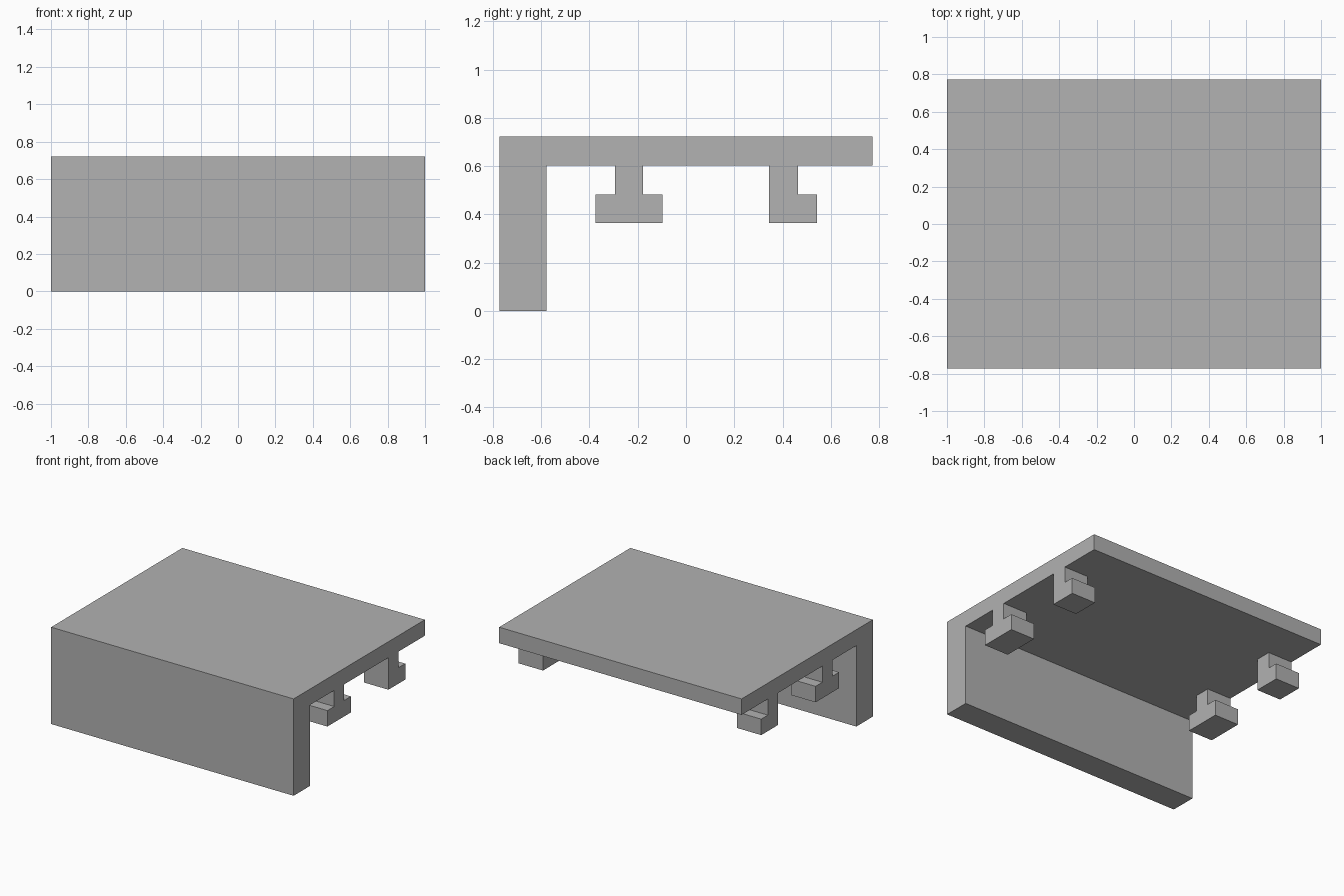
import bpy
import bmesh

cube = bpy.data.objects.get("Cube")
if cube:
    bpy.data.objects.remove(cube, do_unlink=True)

# Single plain grey
grey = bpy.data.materials.new("plain_grey")
grey.use_nodes = True
colour = (0.445, 0.445, 0.445, 1)
grey.diffuse_color = colour
grey.node_tree.nodes["Principled BSDF"].inputs["Base Color"].default_value = colour

# Shared heights and depths
TOP, UNDER, LEDGE, FOOT = 0.722, 0.603, 0.483, 0.364
BACK = 0.773
HOOK_LENGTH = 0.2


def extrude_profile(name, profile, x0, x1):
    """Extrude a (y, z) outline along x from x0 to x1."""
    bm = bmesh.new()
    face = bm.faces.new([bm.verts.new((x0, y, z)) for y, z in profile])
    result = bmesh.ops.extrude_face_region(bm, geom=[face])
    verts = [v for v in result["geom"] if isinstance(v, bmesh.types.BMVert)]
    bmesh.ops.translate(bm, verts=verts, vec=(x1 - x0, 0, 0))
    bmesh.ops.recalc_face_normals(bm, faces=bm.faces)
    mesh = bpy.data.meshes.new(name)
    bm.to_mesh(mesh)
    bm.free()
    mesh.materials.append(grey)
    obj = bpy.data.objects.new(name, mesh)
    bpy.context.collection.objects.link(obj)
    return obj


def hook_profile(stem_front, stem_back, foot_front, foot_back):
    """Stem hanging under the top with a wider foot; flush sides collapse."""
    points = [(stem_front, UNDER), (stem_front, LEDGE), (foot_front, LEDGE),
              (foot_front, FOOT), (foot_back, FOOT), (foot_back, LEDGE),
              (stem_back, LEDGE), (stem_back, UNDER)]
    return list(dict.fromkeys(points))


# Top plate and front panel as one L-shaped cover
cover = [(-BACK, 0), (-0.578, 0), (-0.578, UNDER), (BACK, UNDER),
         (BACK, TOP), (-BACK, TOP)]
extrude_profile("cover", cover, -1, 1)

# T-shaped front hooks and L-shaped back hooks at both ends
hooks = {
    "front_hook": hook_profile(-0.295, -0.178, -0.375, -0.098),
    "back_hook": hook_profile(0.344, 0.464, 0.344, 0.542),
}
for name, profile in hooks.items():
    extrude_profile(name + "_left", profile, 1 - HOOK_LENGTH, 1)
    extrude_profile(name + "_right", profile, -1, HOOK_LENGTH - 1)
